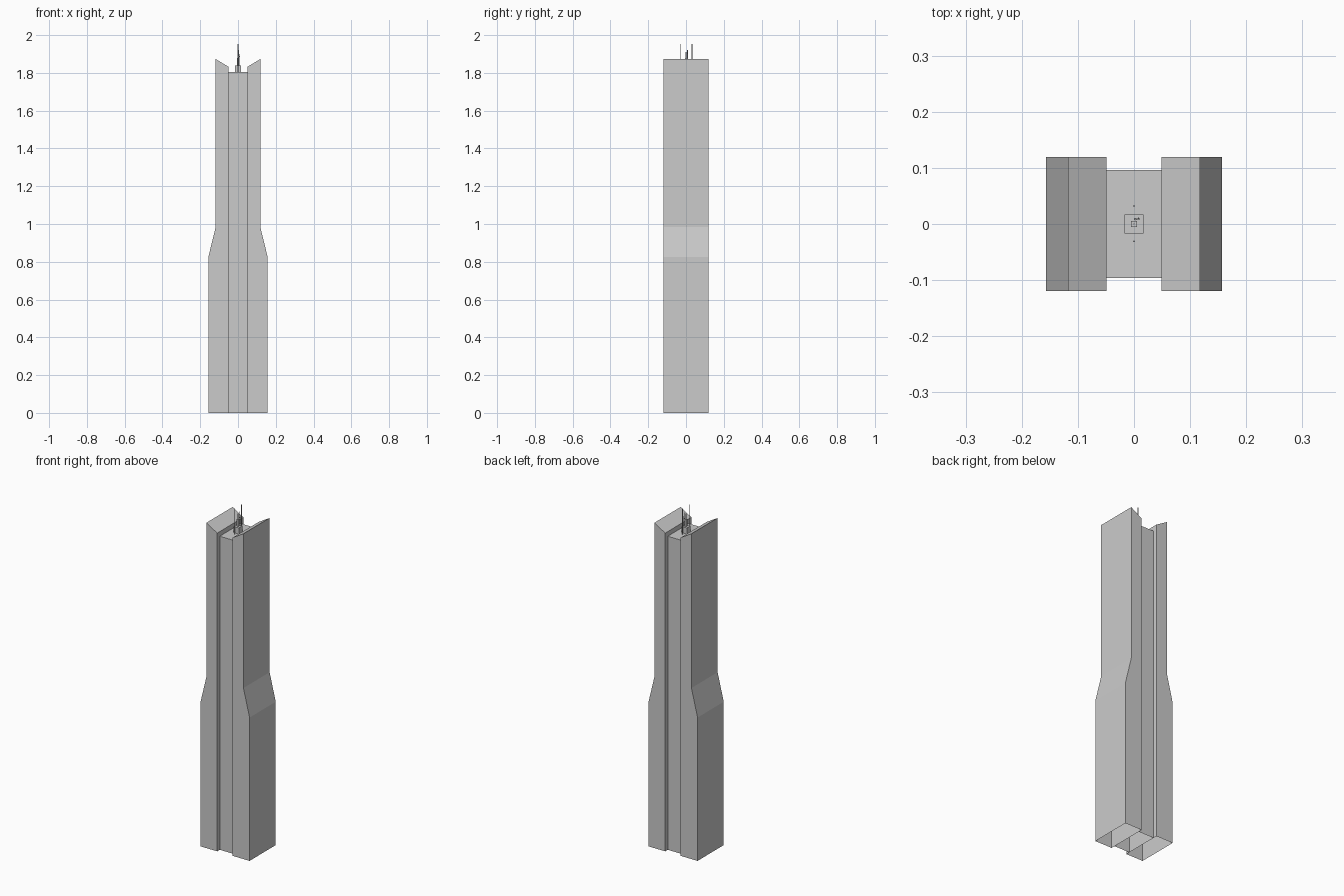
import bpy, bmesh

if "Cube" in bpy.data.objects:
    bpy.data.objects.remove(bpy.data.objects["Cube"])


def make_object(name, bm):
    bmesh.ops.recalc_face_normals(bm, faces=bm.faces)
    mesh = bpy.data.meshes.new(name)
    bm.to_mesh(mesh)
    bm.free()
    obj = bpy.data.objects.new(name, mesh)
    bpy.context.collection.objects.link(obj)
    return obj


def open_bottom(bm):
    low = [f for f in bm.faces if all(abs(v.co.z) < 1e-5 for v in f.verts)]
    bmesh.ops.delete(bm, geom=low, context='FACES_ONLY')


def box(name, x, y, z, open_base=False):
    bm = bmesh.new()
    bmesh.ops.create_cube(bm, size=1)
    for v in bm.verts:
        v.co = [r[0] if c < 0 else r[1] for c, r in zip(v.co, (x, y, z))]
    bmesh.ops.recalc_face_normals(bm, faces=bm.faces)
    if open_base:
        open_bottom(bm)
    return make_object(name, bm)


def pole(name, x, y, z0, z1, r, r_top=None, sides=6):
    bm = bmesh.new()
    bmesh.ops.create_cone(bm, cap_ends=True, segments=sides, radius1=r,
                          radius2=r if r_top is None else r_top, depth=z1 - z0)
    bmesh.ops.translate(bm, verts=bm.verts, vec=(x, y, (z0 + z1) / 2))
    return make_object(name, bm)


# Side slabs: tapered profile extruded front to back, open underneath
PROFILE = [(0.049, 0), (0.157, 0), (0.157, 0.825), (0.118, 0.985),
           (0.118, 1.873), (0.049, 1.832)]
for side, name in ((-1, "left_slab"), (1, "right_slab")):
    bm = bmesh.new()
    face = bm.faces.new([bm.verts.new((side * x, -0.119, z)) for x, z in PROFILE])
    ext = bmesh.ops.extrude_face_region(bm, geom=[face], use_keep_orig=True)
    new = [g for g in ext["geom"] if isinstance(g, bmesh.types.BMVert)]
    bmesh.ops.translate(bm, verts=new, vec=(0, 0.238, 0))
    bmesh.ops.recalc_face_normals(bm, faces=bm.faces)
    open_bottom(bm)
    make_object(name, bm)

# Recessed central core
box("central_core", (-0.049, 0.049), (-0.096, 0.096), (0, 1.805), True)

# Rooftop plant room and mast base
box("plant_room", (-0.017, 0.017), (-0.017, 0.017), (1.805, 1.84))
box("mast_base", (-0.005, 0.005), (-0.005, 0.005), (1.84, 1.88))

# Masts and whip aerials
pole("main_mast", 0, 0, 1.88, 2.0, 0.0015, 0.0008)
for y in (-0.031, 0.032):
    pole("side_aerial", 0, y, 1.805, 1.952, 0.0017)
pole("short_aerial", 0.003, 0.008, 1.84, 1.92, 0.0016)
pole("small_aerial", 0.008, 0.01, 1.84, 1.9, 0.0015)
box("aerial_arm", (0.0, 0.01), (0.007, 0.011), (1.885, 1.889))
